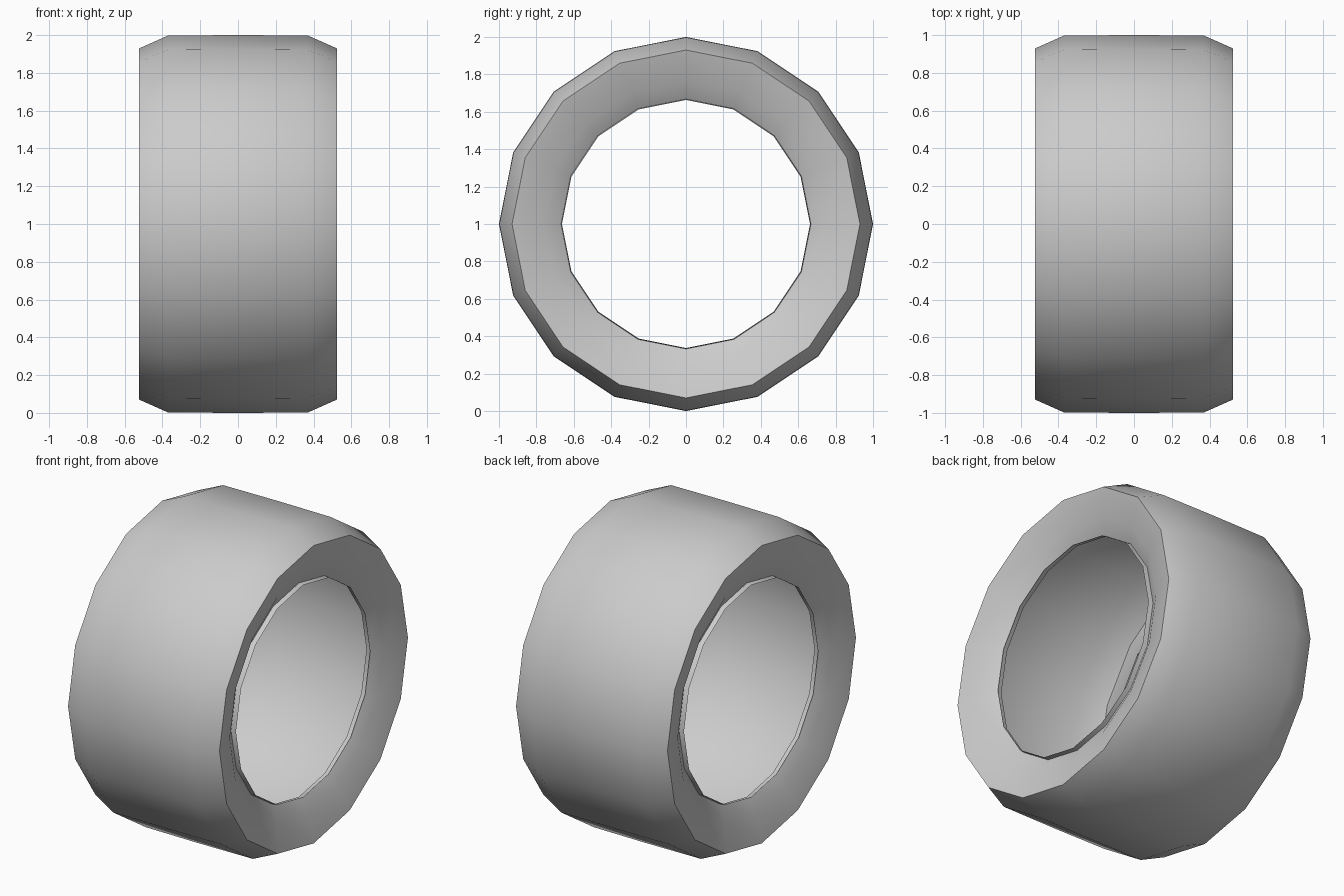
import bpy, bmesh, math

if "Cube" in bpy.data.objects:
    bpy.data.objects.remove(bpy.data.objects["Cube"])

SIDES = 16

# Half cross-section (x, radius): shoulder, sidewall rim, sidewall, gutter, bead lip
half = [(0.37, 0.998), (0.523, 0.93), (0.475, 0.76),
        (0.42, 0.668), (0.45, 0.663)]
# Mirror about the tread centre; the shell is hollow and open at the beads
profile = [(-x, r) for x, r in reversed(half)] + [(0, 1.0)] + half

# Spin the section round the x axis
bm = bmesh.new()
rings = []
for i in range(SIDES):
    a = 2 * math.pi * i / SIDES
    rings.append([bm.verts.new((x, r * math.sin(a), 1 + r * math.cos(a)))
                  for x, r in profile])
for i in range(SIDES):
    p, q = rings[i], rings[(i + 1) % SIDES]
    for j in range(len(profile) - 1):
        bm.faces.new((p[j], q[j], q[j + 1], p[j + 1]))

# Face outwards: a tread face must point away from the axle
bm.normal_update()
tread = max(bm.faces, key=lambda f: f.calc_center_median().z)
if tread.normal.z < 0:
    bmesh.ops.reverse_faces(bm, faces=bm.faces)

mesh = bpy.data.meshes.new("tyre")
bm.to_mesh(mesh)
bm.free()
tyre = bpy.data.objects.new("tyre", mesh)
bpy.context.collection.objects.link(tyre)

# Smooth shading, with the sidewall rim and bead lip kept sharp
bpy.context.view_layer.objects.active = tyre
tyre.select_set(True)
bpy.ops.object.shade_smooth_by_angle(angle=math.radians(35))
